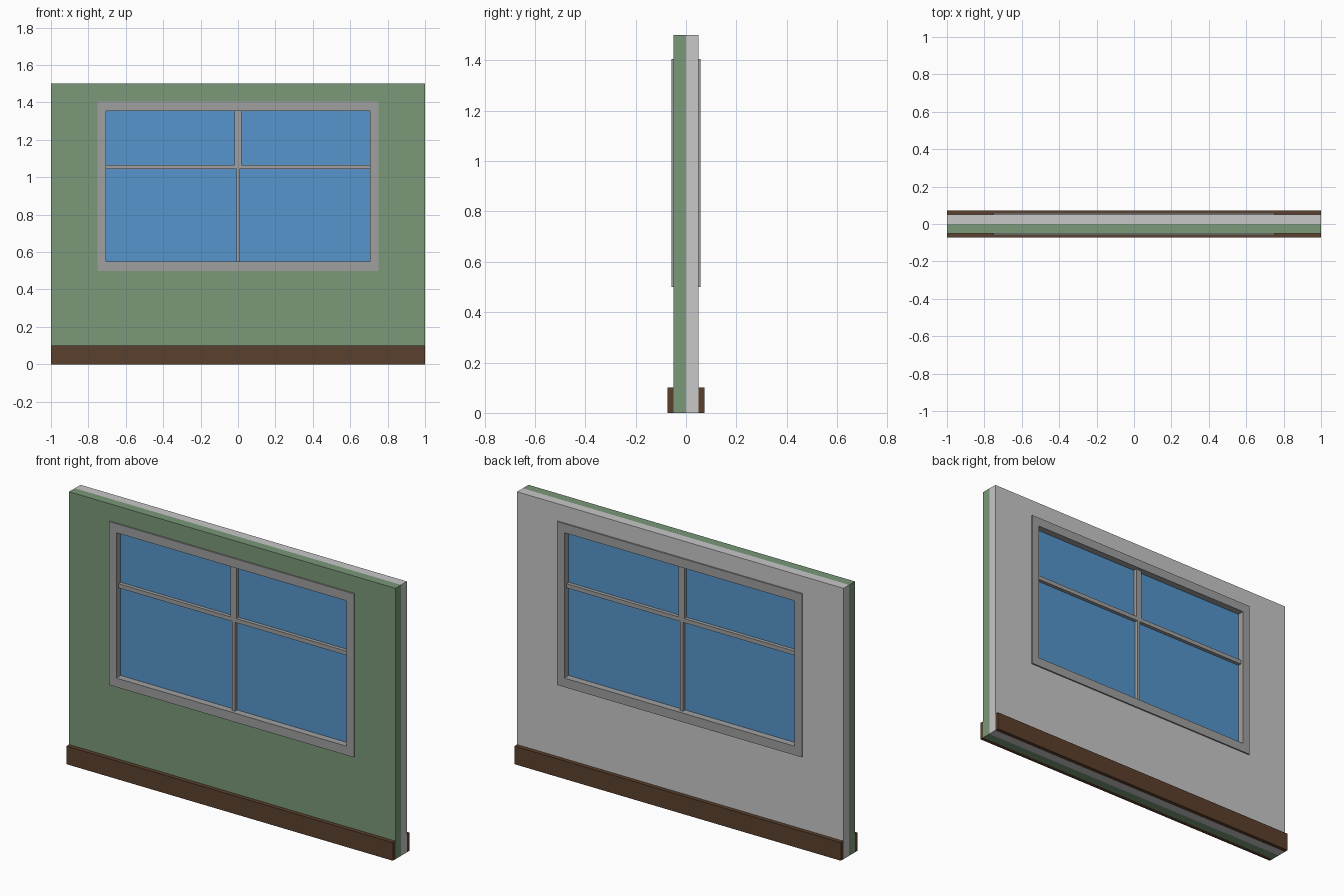
import bpy
import bmesh

cube = bpy.data.objects.get("Cube")
if cube:
    bpy.data.objects.remove(cube, do_unlink=True)


def material(name, rgb):
    mat = bpy.data.materials.new(name)
    mat.use_nodes = True
    color = (*rgb, 1.0)
    mat.diffuse_color = color
    bsdf = mat.node_tree.nodes["Principled BSDF"]
    bsdf.inputs["Base Color"].default_value = color
    return mat


green = material("green_paint", (0.195, 0.314, 0.19))
light_grey = material("light_grey_plaster", (0.58, 0.58, 0.58))
grey = material("grey_frame", (0.35, 0.35, 0.35))
blue = material("blue_glass", (0.093, 0.301, 0.597))
brown = material("brown_wood", (0.105, 0.051, 0.026))


def finish(name, bm, mat):
    mesh = bpy.data.meshes.new(name)
    bmesh.ops.recalc_face_normals(bm, faces=bm.faces)
    bm.to_mesh(mesh)
    bm.free()
    mesh.materials.append(mat)
    obj = bpy.data.objects.new(name, mesh)
    bpy.context.collection.objects.link(obj)
    return obj


def box(name, x, y, z, mat):
    """Box from (low, high) ranges on each axis."""
    bm = bmesh.new()
    bmesh.ops.create_cube(bm, size=1)
    for v in bm.verts:
        v.co = [r[0] if c < 0 else r[1] for c, r in zip(v.co, (x, y, z))]
    return finish(name, bm, mat)


def ring(name, outer, inner, y, mat):
    """Rectangular panel with an opening; outer and inner are (half width, bottom, top)."""
    bm = bmesh.new()
    loops = []
    for half, low, high in (outer, inner):
        corners = ((-half, low), (half, low), (half, high), (-half, high))
        loops.append([bm.verts.new((px, y[0], pz)) for px, pz in corners])
    faces = []
    for i in range(4):
        j = (i + 1) % 4
        faces.append(bm.faces.new((loops[0][i], loops[0][j], loops[1][j], loops[1][i])))
    ext = bmesh.ops.extrude_face_region(bm, geom=faces, use_keep_orig=True)
    for v in ext["geom"]:
        if isinstance(v, bmesh.types.BMVert):
            v.co.y = y[1]
    return finish(name, bm, mat)


# Two-layer wall around the window opening
wall = (1.0, 0.0, 1.5)
hole = (0.73, 0.52, 1.385)
ring("outer_wall", wall, hole, (-0.05, 0.0), green)
ring("inner_wall", wall, hole, (0.0, 0.05), light_grey)

# Window frame, standing slightly proud on both sides
frame_y = (-0.058, 0.058)
ring("window_frame", (0.75, 0.5, 1.405), (0.705, 0.55, 1.355), frame_y, grey)

# Glass and glazing bars
box("glass", (-0.71, 0.71), (-0.02, 0.02), (0.54, 1.36), blue)
bar_y = (-0.04, 0.04)
box("transom", (-0.71, 0.71), bar_y, (1.043, 1.066), grey)
box("upper_mullion", (-0.018, 0.018), bar_y, (1.06, 1.36), grey)
box("lower_mullion", (-0.009, 0.009), bar_y, (0.54, 1.05), grey)

# Skirting boards on both faces
for name, y in (("front_skirting", (-0.073, -0.05)), ("back_skirting", (0.05, 0.073))):
    box(name, (-1, 1), y, (0, 0.1), brown)
